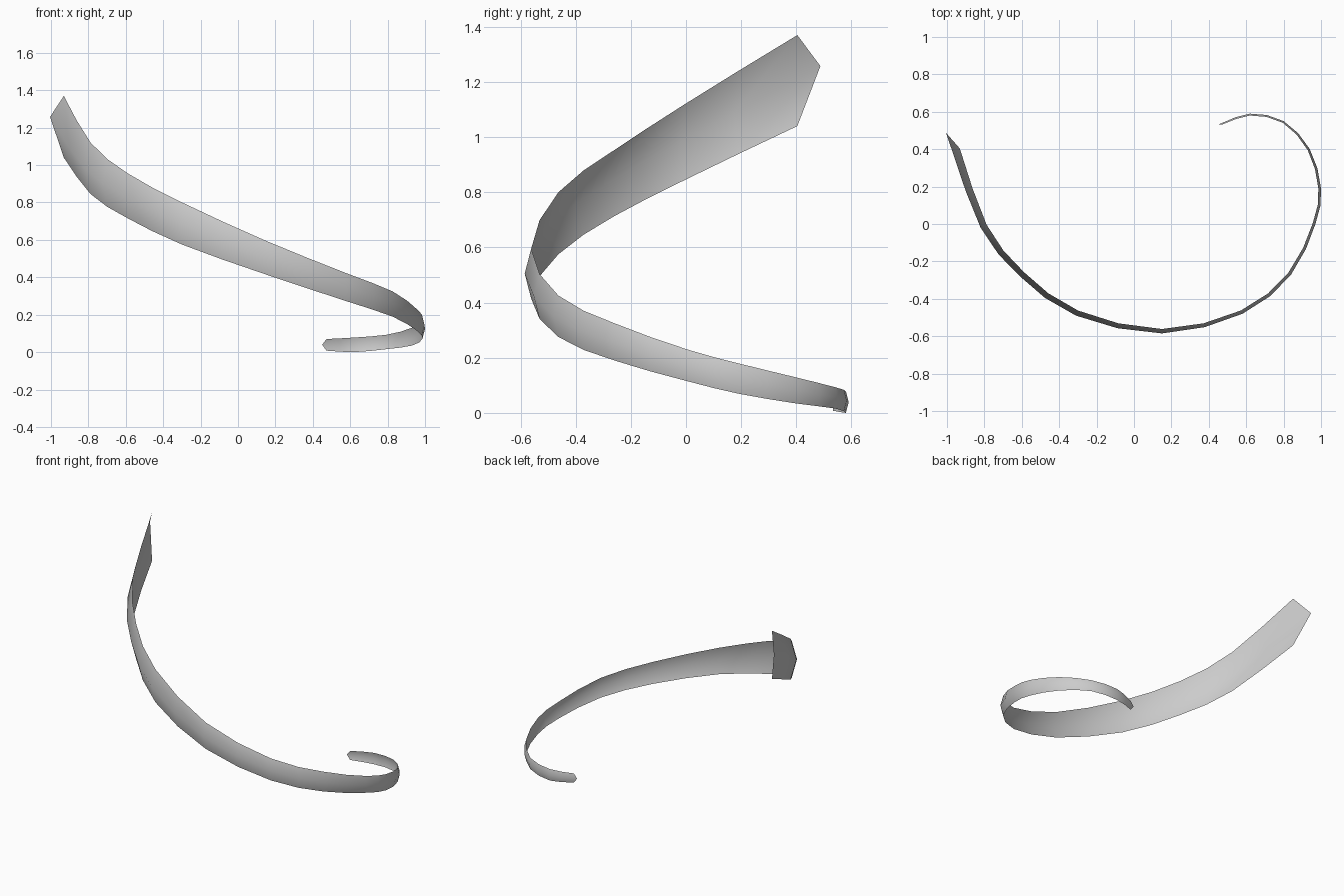
import bpy
import bmesh
from mathutils import Vector

cube = bpy.data.objects.get("Cube")
if cube:
    bpy.data.objects.remove(cube, do_unlink=True)

# Ridge path of the ribbon: x, y, lower edge height, upper edge height
KEYS = [Vector(k) for k in (
    (.47, .54, .008, .07), (.62, .59, 0, .078), (.80, .55, .016, .093),
    (.94, .40, .035, .13), (1, .19, .07, .18), (.97, 0, .115, .23),
    (.84, -.27, .19, .325), (.58, -.48, .275, .425), (.15, -.585, .415, .595),
    (-.31, -.49, .575, .80), (-.61, -.28, .715, .955),
    (-.82, -.02, .845, 1.12), (-.972, .39, 1.04, 1.37))]
STEPS = 2        # rings per path span
FOLD = .13       # inset of the edges relative to ribbon height
POINT = .35      # how far the ridge sticks out at the ends


def spline(keys, steps):
    """Smooth curve through all keys."""
    pts = [2 * keys[0] - keys[1], *keys, 2 * keys[-1] - keys[-2]]
    out = []
    for a, b, c, d in zip(pts, pts[1:], pts[2:], pts[3:]):
        for i in range(steps):
            t = i / steps
            out.append(b + (c - a) * t / 2 + (2 * a - 5 * b + 4 * c - d) * t * t / 2
                       + (3 * b - a - 3 * c + d) * t ** 3 / 2)
    return out + [keys[-1]]


def material(name, colour):
    mat = bpy.data.materials.new(name)
    mat.use_nodes = True
    mat.diffuse_color = colour
    mat.node_tree.nodes["Principled BSDF"].inputs["Base Color"].default_value = colour
    return mat


# Ribbon: a shallow V section swept along the widening spiral
path = spline(KEYS, STEPS)
last = len(path) - 1
bm = bmesh.new()
rings = []
for i, p in enumerate(path):
    step = path[min(i + 1, last)] - path[max(i - 1, 0)]
    tangent = Vector((step.x, step.y, (step.z + step.w) / 2)).normalized()
    inward = Vector((-tangent.y, tangent.x, 0)).normalized()
    if inward.dot(Vector((.5 - p.x, .3 - p.y, 0))) < 0:
        inward.negate()
    height = p.w - p.z
    ridge = Vector((p.x, p.y, (p.z + p.w) / 2))
    inset = inward * height * FOLD
    low = Vector((p.x, p.y, p.z)) + inset
    high = Vector((p.x, p.y, p.w)) + inset
    # Pointed ends
    if i == 0:
        ridge -= tangent * height * POINT
    elif i == last:
        ridge += tangent * height * POINT
    rings.append([bm.verts.new(v) for v in (low, ridge, high)])

for r, s in zip(rings, rings[1:]):
    for j in range(2):
        bm.faces.new((r[j], r[j + 1], s[j + 1], s[j]))

# Make the faces look outward
bm.normal_update()
mid = bm.faces[:][len(bm.faces) // 2]
if mid.normal.y > 0:
    bmesh.ops.reverse_faces(bm, faces=bm.faces[:])
for f in bm.faces:
    f.smooth = True

mesh = bpy.data.meshes.new("spiral_ribbon")
bm.to_mesh(mesh)
bm.free()
mesh.materials.append(material("light_grey", (.6, .6, .6, 1)))
ribbon = bpy.data.objects.new("spiral_ribbon", mesh)
bpy.context.collection.objects.link(ribbon)
